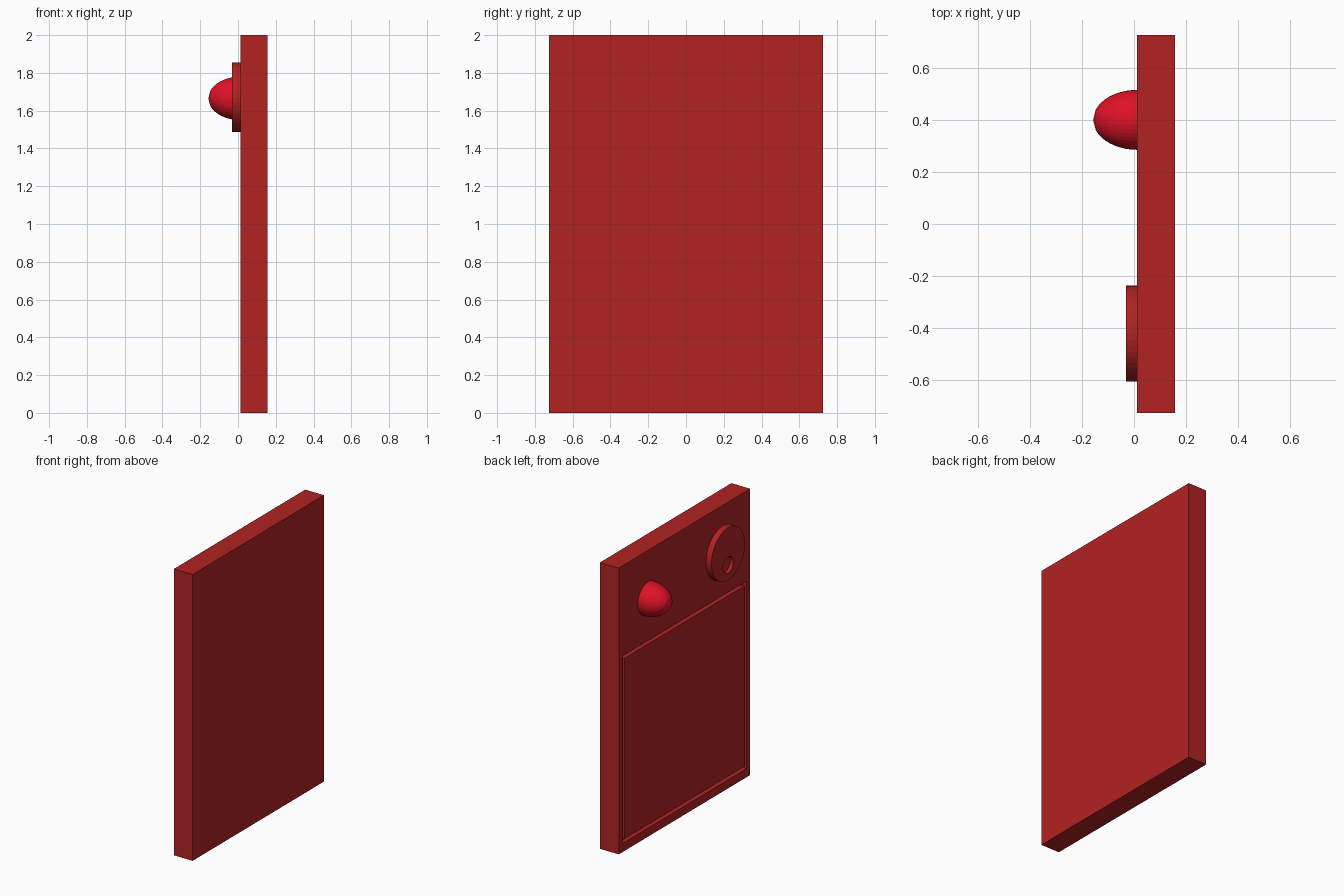
import bpy, bmesh, math
from mathutils import Matrix, Vector

if "Cube" in bpy.data.objects:
    bpy.data.objects.remove(bpy.data.objects["Cube"])


def material(name, rgb):
    m = bpy.data.materials.new(name)
    m.diffuse_color = (*rgb, 1)
    m.use_nodes = True
    m.node_tree.nodes["Principled BSDF"].inputs["Base Color"].default_value = m.diffuse_color
    return m


BRICK = material("brick red", (0.445, 0.016, 0.016))
BRIGHT = material("bright red", (0.73, 0.006, 0.02))


def finish(name, bm, mat):
    bmesh.ops.recalc_face_normals(bm, faces=bm.faces)
    me = bpy.data.meshes.new(name)
    bm.to_mesh(me)
    bm.free()
    ob = bpy.data.objects.new(name, me)
    bpy.context.collection.objects.link(ob)
    me.materials.append(mat)
    return ob


def box(name, lo, hi, mat=BRICK):
    lo, hi = Vector(lo), Vector(hi)
    bm = bmesh.new()
    bmesh.ops.create_cube(bm, size=1, matrix=Matrix.Translation((lo + hi) / 2)
                          @ Matrix.Diagonal((*(hi - lo), 1)))
    return finish(name, bm, mat)


def disc(name, x0, x1, y, z, r, segments=32):
    bm = bmesh.new()
    bmesh.ops.create_cone(bm, cap_ends=True, segments=segments, radius1=r, radius2=r,
                          depth=x1 - x0, matrix=Matrix.Translation(((x0 + x1) / 2, y, z))
                          @ Matrix.Rotation(math.pi / 2, 4, 'Y'))
    return finish(name, bm, BRICK)


def cut(target, cutter):
    cutter.hide_render = True
    cutter.hide_viewport = True
    mod = target.modifiers.new("cut", 'BOOLEAN')
    mod.operation = 'DIFFERENCE'
    mod.solver = 'EXACT'
    mod.object = cutter


FACE, BACK = 0.012, 0.157

# Main slab with a shallow rectangular recess
slab = box("slab", (FACE, -0.725, 0), (BACK, 0.725, 2))
cut(slab, box("recess_cutter", (FACE - 0.1, -0.685, 0.06), (FACE + 0.03, 0.685, 1.37)))

# Panel filling the recess, leaving a thin groove all round
box("inset_panel", (FACE, -0.66, 0.085), (FACE + 0.032, 0.66, 1.345))

# Round dial with a small finger dimple
dial = disc("dial", -0.031, FACE + 0.002, -0.421, 1.672, 0.184, 48)
cut(dial, disc("dimple_cutter", -0.1, -0.006, -0.421, 1.595, 0.057))

# Domed button, a half ellipsoid spun about the x axis
bm = bmesh.new()
profile = [(0, 0)] + [(math.radians(20 + 70 * i / 9),) * 2 for i in range(10)]
verts = [bm.verts.new((FACE - 0.169 * math.cos(a), 0.4 + 0.115 * math.sin(a), 1.665))
         for a, _ in profile]
edges = [bm.edges.new(pair) for pair in zip(verts, verts[1:])]
bmesh.ops.spin(bm, geom=verts + edges, cent=(0, 0.4, 1.665), axis=(1, 0, 0),
               angle=math.tau, steps=40, use_merge=False)
bmesh.ops.remove_doubles(bm, verts=bm.verts, dist=0.0005)
button = finish("button", bm, BRIGHT)
